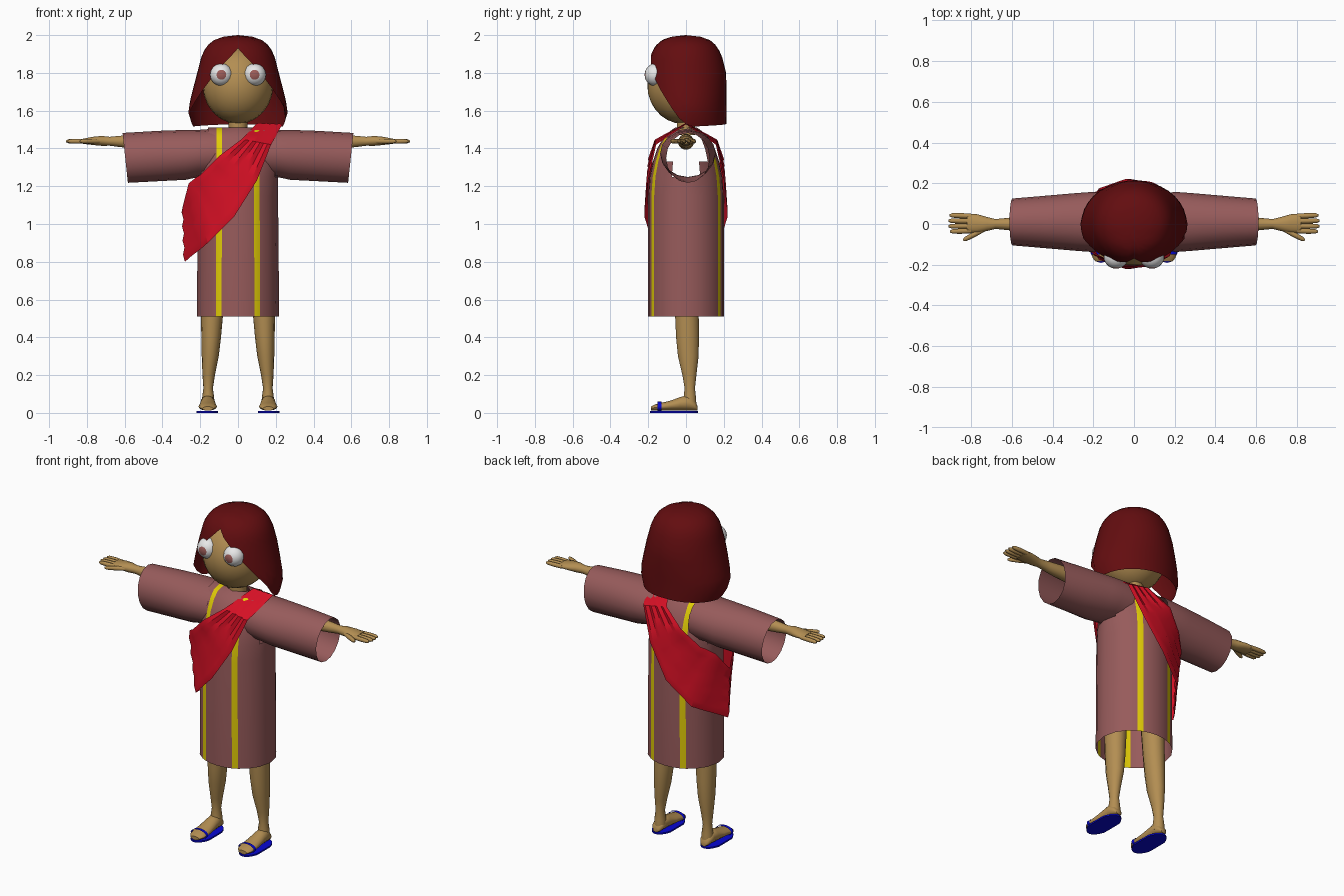
import bpy, bmesh, math
from mathutils import Vector as V

if "Cube" in bpy.data.objects:
    bpy.data.objects.remove(bpy.data.objects["Cube"])


def material(name, rgb):
    m = bpy.data.materials.new(name)
    m.diffuse_color = (*rgb, 1)
    m.use_nodes = True
    m.node_tree.nodes["Principled BSDF"].inputs["Base Color"].default_value = m.diffuse_color
    return m


SKIN = material("skin", (.45, .27, .085))
ROBE = material("dusty_rose", (.31, .105, .105))
HAIR = material("dark_red", (.125, .004, .005))
SASH = material("red", (.66, .005, .018))
YELLOW = material("yellow", (.75, .60, .002))
BLUE = material("blue", (.002, .002, .65))
WHITE = material("white", (.85, .85, .85))
IRIS = material("iris_pink", (.34, .11, .10))


def lerp(table, t):
    """Piecewise linear lookup in rows (key, a, b, ...)."""
    table = sorted(table)
    if t <= table[0][0]:
        return table[0][1:]
    for p, q in zip(table, table[1:]):
        if t <= q[0]:
            k = (t - p[0]) / (q[0] - p[0])
            return [a + (b - a) * k for a, b in zip(p[1:], q[1:])]
    return table[-1][1:]


def ring(c, a, b, n=14):
    c, a, b = V(c), V(a), V(b)
    return [c + a * math.cos(2 * math.pi * i / n) + b * math.sin(2 * math.pi * i / n) for i in range(n)]


def loft(name, rings, mats, caps=True, closed=True, angle=50, rule=None, drop=None):
    bm = bmesh.new()
    vs = [[bm.verts.new(p) for p in r] for r in rings]
    n = len(vs[0])
    for r, q in zip(vs, vs[1:]):
        for i in range(n if closed else n - 1):
            j = (i + 1) % n
            bm.faces.new((r[i], r[j], q[j], q[i]))
    if caps:
        bm.faces.new(vs[0])
        bm.faces.new(vs[-1])
    bmesh.ops.remove_doubles(bm, verts=bm.verts, dist=1e-5)
    if drop:
        bad = [f for f in bm.faces if drop(f.calc_center_median())]
        bmesh.ops.delete(bm, geom=bad, context='FACES')
    bmesh.ops.recalc_face_normals(bm, faces=bm.faces)
    if rule:
        for f in bm.faces:
            f.material_index = rule(f.calc_center_median())
    me = bpy.data.meshes.new(name)
    bm.to_mesh(me)
    bm.free()
    for m in mats:
        me.materials.append(m)
    ob = bpy.data.objects.new(name, me)
    bpy.context.collection.objects.link(ob)
    bpy.ops.object.select_all(action='DESELECT')
    ob.select_set(True)
    bpy.context.view_layer.objects.active = ob
    bpy.ops.object.shade_smooth_by_angle(angle=math.radians(angle))
    return ob


def ball(name, c, r, mats, rows=14, n=24, rule=None):
    """Ellipsoid whose poles lie on the y axis."""
    rings = []
    for k in range(rows + 1):
        t = math.pi * k / rows
        s = max(math.sin(t), 0)
        rings.append(ring((c[0], c[1] - r[1] * math.cos(t), c[2]), (r[0] * s, 0, 0), (0, 0, r[2] * s), n))
    return loft(name, rings, mats, caps=False, rule=rule)


# Head and neck
ball("head", (0, -.015, 1.735), (.187, .19, .205), [SKIN])
loft("neck", [ring((0, 0, z), (.05, 0, 0), (0, .05, 0)) for z in (1.47, 1.6)], [SKIN])

# Eyes with a coloured disc of faces at the front pole
for s in (-1, 1):
    ball("eye", (.088 * s, -.162, 1.79), (.06, .057, .06), [WHITE, IRIS], 14, 16,
         lambda c, s=s: int(c.y < -.19 and math.hypot(c.x - .088 * s, c.z - 1.79) < .024))

# Bobbed hair: columns falling from the crown to a parted hem
hem = [(0, 1.93), (12, 1.885), (25, 1.84), (40, 1.765), (55, 1.69), (70, 1.61),
       (82, 1.55), (95, 1.515), (180, 1.53)]
bulk = [(2.0, 0, 0), (1.992, .075, .075), (1.975, .125, .125), (1.945, .163, .16), (1.9, .19, .187),
        (1.8, .216, .212), (1.7, .242, .215), (1.6, .266, .213), (1.5, .235, .215)]
rows = []
for k in range(13):
    row = []
    for i in range(36):
        deg = i * 10
        th = math.radians(deg)
        zb = lerp(hem, min(deg, 360 - deg))[0]
        z = 2 - (2 - zb) * (k / 12) ** 1.6
        rx, ry = lerp(bulk, z)
        row.append((rx * math.sin(th), -ry * math.cos(th), z))
    rows.append(row)
loft("hair", rows, [HAIR], caps=False, angle=60)

# Tunic body: elliptical rings pinched to a shoulder ridge with a neck hole
depth = [(.51, .2), (1.15, .2), (1.25, .192), (1.33, .175), (1.4, .152), (1.46, .118), (1.495, .08)]
half = [-1, -.92, -.75, -.54, -.40, -.2, 0, .2, .40, .54, .75, .92]
around = [(u, -1) for u in half] + [(-u, 1) for u in half]
rows = []
for z, ry in depth:
    rx = .218 if z < 1 else .212
    rows.append([(u * rx, s * ry * math.sqrt(1 - u * u), z) for u, s in around])
rows.append([(u * .21, s * math.sqrt(max(0, .055 ** 2 - (u * .21) ** 2)), 1.512) for u, s in around])
loft("tunic", rows, [ROBE, YELLOW], caps=False,
     rule=lambda c: int(.08 < abs(c.x) < .118),
     drop=lambda c: (c.z > 1.33 and abs(c.x) > .15) or (c.z > 1.25 and abs(c.x) > .19))

for s in (-1, 1):
    # Wide open sleeve
    loft("sleeve", [ring((s * x, .01, zc), (0, ry, 0), (s * tilt, 0, hz), 16)
                    for x, zc, hz, ry, tilt in ((.12, 1.377, .128, .142, 0), (.21, 1.373, .125, .147, 0),
                                                (.28, 1.366, .132, .142, .003), (.42, 1.36, .133, .13, .006),
                                                (.597, 1.35, .132, .115, .014))],
         [ROBE], caps=False)

    # Forearm and palm
    loft("arm", [ring((s * x, y, z), (0, ry, 0), (0, 0, rz))
                 for x, y, z, ry, rz in ((.42, 0, 1.435, .042, .042), (.55, 0, 1.437, .037, .037),
                                         (.62, 0, 1.437, .03, .031), (.68, 0, 1.438, .024, .024),
                                         (.72, 0, 1.44, .034, .027), (.77, .002, 1.44, .046, .022),
                                         (.82, .004, 1.438, .048, .014))], [SKIN])
    # Fingers and thumb
    digits = [((.80, y * .9), (.91 - d, y)) for y, d in ((.043, .005), (.016, 0), (-.011, 0), (-.037, .008))]
    digits.append(((.73, -.022), (.838, -.08)))
    for (x0, y0), (x1, y1) in digits:
        side = V((-(y1 - y0) * s, x1 - x0, 0)).normalized()
        loft("finger", [ring((s * (x0 + (x1 - x0) * t), y0 + (y1 - y0) * t, 1.438), side * r, (0, 0, r), 8)
                        for t, r in ((0, .012), (.5, .013), (.88, .011), (1, .005))], [SKIN])

    # Leg
    loft("leg", [ring((s * x, y, z), (rx, 0, 0), (0, ry, 0))
                 for z, x, y, rx, ry in ((.75, .13, 0, .065, .07), (.51, .138, .005, .058, .064),
                                         (.4, .142, .008, .052, .062), (.3, .147, .012, .045, .056),
                                         (.2, .155, .018, .033, .038), (.13, .158, .02, .025, .028),
                                         (.08, .158, .02, .032, .034), (.04, .158, .02, .034, .036))], [SKIN])
    # Foot
    foot = ((.062, .018, .035), (.045, .033, .065), (.01, .038, .095), (-.03, .04, .085), (-.08, .045, .066),
            (-.13, .049, .054), (-.165, .044, .045), (-.185, .028, .034))
    loft("foot", [ring((s * .16, y, (top + .012) / 2), (w, 0, 0), (0, 0, (top - .012) / 2))
                  for y, w, top in foot], [SKIN])
    # Sandal sole and toe strap
    outline = ring((s * .162, -.064, 0), (.057, 0, 0), (0, .127, 0), 24)
    outline = [V((s * .162 + max(-.057, min(.057, (p.x - s * .162) * 1.15)), p.y, 0)) for p in outline]
    loft("sandal_sole", [outline, [p + V((0, 0, .009)) for p in outline]], [BLUE])
    loft("sandal_strap", [ring((s * .16, y, .033), (.052, 0, 0), (0, 0, .027), 18)
                          for y in (-.15, -.13)], [BLUE], caps=False)

# Sash: pleated loop from one shoulder to the opposite hip, as upper and lower edge points
upper = [(.10, 0, 1.53), (.02, -.15, 1.45), (-.10, -.185, 1.36), (-.20, -.14, 1.26), (-.255, -.09, 1.215),
         (-.285, 0, 1.10)]
lower = [(.235, 0, 1.525), (.175, -.152, 1.42), (.10, -.195, 1.23), (-.02, -.215, 1.04), (-.16, -.17, .90),
         (-.275, 0, .80)]
SUB, PLEATS = 3, 8
front = []
for k in range(len(upper) - 1):
    for q in range(SUB + (k == len(upper) - 2)):
        t = q / SUB
        a = V(upper[k]).lerp(V(upper[k + 1]), t)
        b = V(lower[k]).lerp(V(lower[k + 1]), t)
        row = []
        for j in range(PLEATS + 1):
            p = a.lerp(b, j / PLEATS)
            out = .006 + .009 * (j % 2)
            if -.21 < p.x < .2 and p.z < 1.495 and p.y < 0:
                skin_y = lerp(depth, p.z)[0] * math.sqrt(1 - (p.x / .218) ** 2)
                p.y = min(p.y, -skin_y) - out
            elif p.z > 1.48:
                p.z += out * .4
            else:
                p.x -= out
            row.append(p)
        front.append(row)
back = [[V((p.x, -p.y, p.z)) for p in r] for r in front[-2:0:-1]]
loft("sash", front + back + [front[0]], [SASH], caps=False, closed=False, angle=35)
